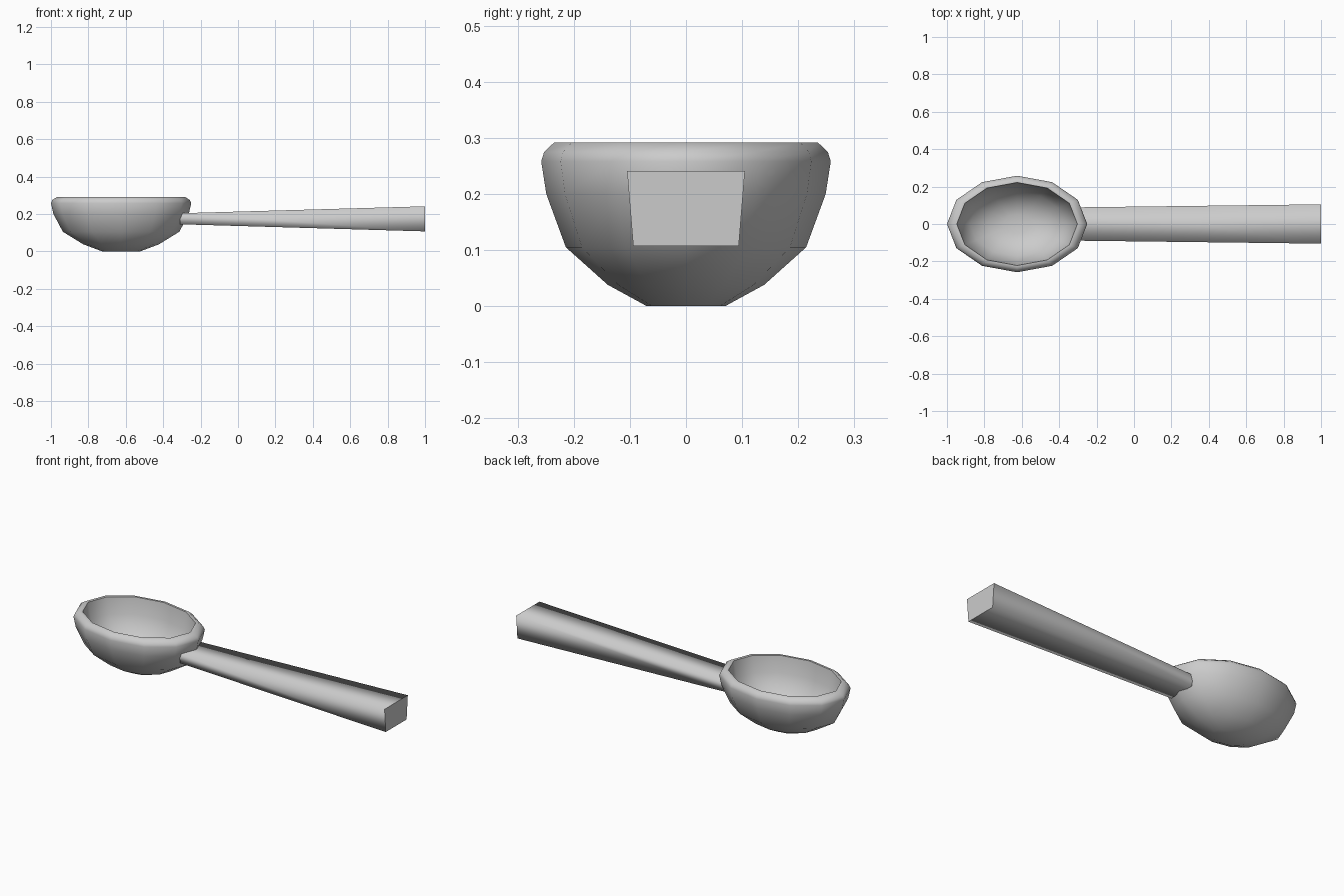
import bpy, bmesh, math

if "Cube" in bpy.data.objects:
    bpy.data.objects.remove(bpy.data.objects["Cube"])

SIDES = 12
CX, RX, RY = -0.625, 0.375, 0.258


def finish(name, bm):
    bmesh.ops.recalc_face_normals(bm, faces=bm.faces[:])
    mesh = bpy.data.meshes.new(name)
    bm.to_mesh(mesh)
    bm.free()
    obj = bpy.data.objects.new(name, mesh)
    bpy.context.collection.objects.link(obj)
    return obj


def bridge(bm, a, b):
    n = len(a)
    for i in range(n):
        j = (i + 1) % n
        bm.faces.new((a[i], a[j], b[j], b[i])).smooth = True


# Bowl: one oval profile, outside bottom to rim to inside floor (scale, z)
profile = [(0.27, 0.0), (0.54, 0.038), (0.83, 0.105), (0.965, 0.2),
           (1.0, 0.258), (0.98, 0.275), (0.91, 0.292), (0.86, 0.292),
           (0.81, 0.2), (0.67, 0.115), (0.42, 0.06), (0.2, 0.042)]
bm = bmesh.new()
rings = []
for s, z in profile:
    rings.append([bm.verts.new((CX + RX * s * math.cos(2 * math.pi * i / SIDES),
                                RY * s * math.sin(2 * math.pi * i / SIDES), z))
                  for i in range(SIDES)])
for a, b in zip(rings, rings[1:]):
    bridge(bm, a, b)
for cap in (rings[0], rings[-1]):
    bm.faces.new(cap).smooth = True
bowl = finish("bowl", bm)
bpy.context.view_layer.objects.active = bowl
bowl.select_set(True)
bpy.ops.object.shade_smooth_by_angle(angle=math.radians(60))

# Handle: tapered bar, smooth along its length with flat ends
# (x, bottom half width, top half width, bottom z, top z)
bm = bmesh.new()
ends = []
for x, wb, wt, zb, zt in [(-0.31, 0.08, 0.089, 0.145, 0.204),
                          (1.0, 0.094, 0.105, 0.107, 0.241)]:
    ends.append([bm.verts.new((x, y, z)) for y, z in
                 ((-wb, zb), (wb, zb), (wt, zt), (-wt, zt))])
bridge(bm, *ends)
for end in ends:
    bm.faces.new(end)
    for i in range(4):
        bm.edges.get((end[i], end[(i + 1) % 4])).smooth = False
finish("handle", bm)
